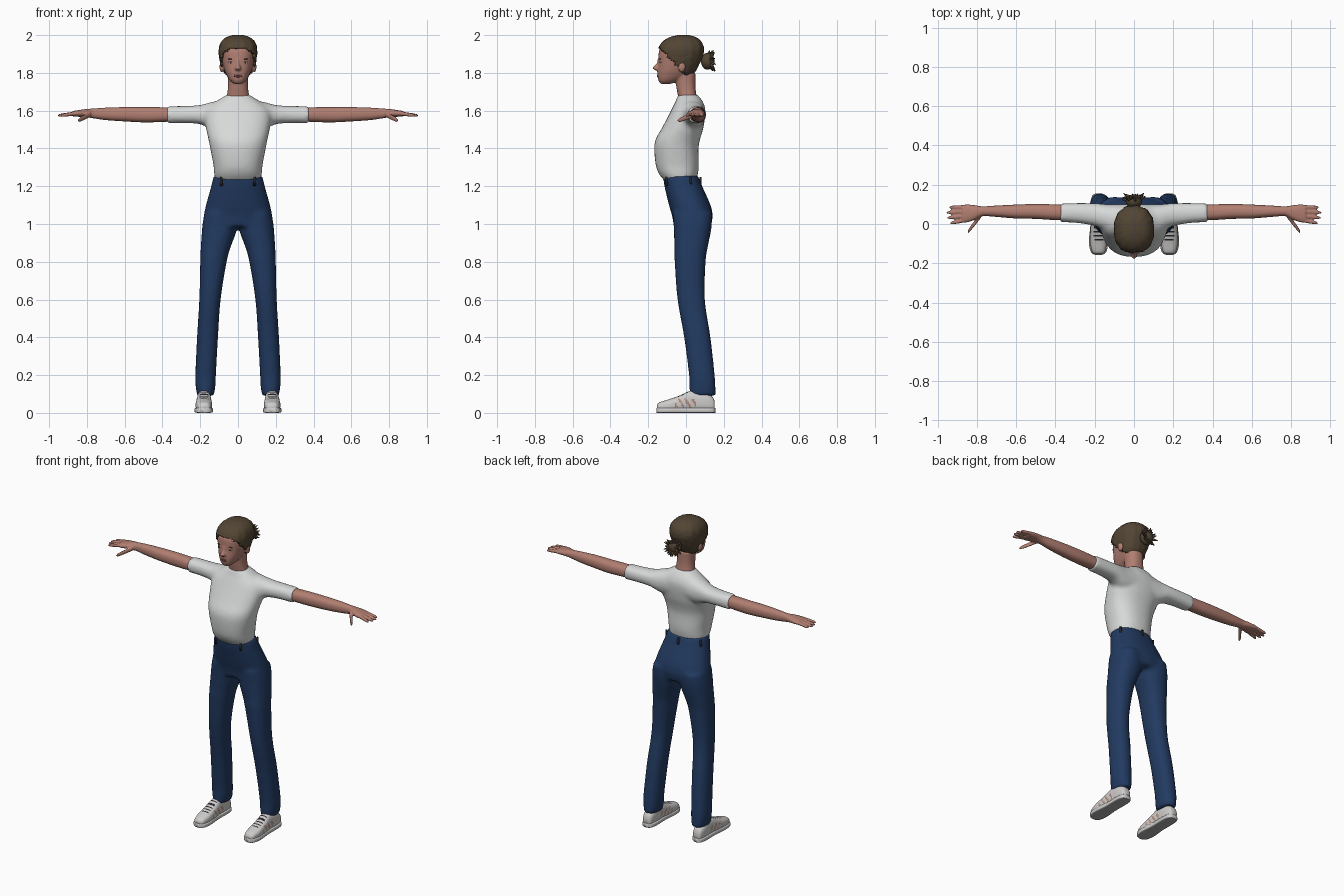
import bpy, bmesh, math, random
from mathutils import Matrix, Vector

random.seed(4)
old = bpy.data.objects.get("Cube")
if old:
    bpy.data.objects.remove(old, do_unlink=True)


def material(name, *rgb):
    m = bpy.data.materials.new(name)
    m.use_nodes = True
    m.diffuse_color = (*rgb, 1)
    m.node_tree.nodes["Principled BSDF"].inputs["Base Color"].default_value = (*rgb, 1)
    return m


skin = material("skin", .44, .21, .165)
cotton = material("white cotton", .68, .69, .69)
denim = material("blue denim", .016, .043, .12)
brown = material("brown hair", .085, .06, .034)
leather = material("white leather", .62, .61, .6)
dark = material("dark trim", .02, .02, .025)
tan = material("tan stripe", .45, .25, .19)
lip = material("lips", .3, .1, .09)
eye_white = material("eye white", .55, .5, .48)
grey = material("grey sole", .4, .4, .4)


def smooth_steps(rings, sub):
    """Catmull-Rom interpolation between the given rings."""
    out = []
    for i in range(len(rings) - 1):
        a, b = rings[max(i - 1, 0)], rings[i]
        c, d = rings[i + 1], rings[min(i + 2, len(rings) - 1)]
        for k in range(sub):
            t = k / sub
            out.append([q + t / 2 * (r - p + t * (2 * p - 5 * q + 4 * r - s + t * (3 * (q - r) + s - p)))
                        for p, q, r, s in zip(a, b, c, d)])
    return out + [list(rings[-1])]


def on_ring(ring, angle, power):
    """Point of a superellipse given by its low and high bounds."""
    _, alo, ahi, blo, bhi = ring
    c, s = math.cos(angle), math.sin(angle)
    e = 2 / power
    return ((alo + ahi) / 2 + (ahi - alo) / 2 * math.copysign(abs(c) ** e, c),
            (blo + bhi) / 2 + (bhi - blo) / 2 * math.copysign(abs(s) ** e, s))


def loft(bm, axis, rings, n=32, power=2.3, sub=5):
    """Skin a row of superellipses, each (place on axis, low, high, low, high)."""
    rows = []
    for ring in smooth_steps(rings, sub):
        row = []
        for i in range(n):
            a, b = on_ring(ring, math.tau * i / n, power)
            t = ring[0]
            co = {"x": (t, a, b), "y": (a, t, b), "z": (a, b, t)}[axis]
            row.append(bm.verts.new(co))
        rows.append(row)
    for r, s in zip(rows, rows[1:]):
        for i in range(n):
            j = (i + 1) % n
            bm.faces.new((r[i], r[j], s[j], s[i]))
    bm.faces.new(rows[0])
    bm.faces.new(rows[-1])


def blob(bm, place, size):
    m = Matrix.Translation(place) @ Matrix.Diagonal((*size, 1))
    bmesh.ops.create_uvsphere(bm, u_segments=20, v_segments=12, radius=1, matrix=m)


def finish(name, bm, mats, voxel=0, relax=0, mirror=False, rule=None):
    bmesh.ops.recalc_face_normals(bm, faces=bm.faces)
    for f in bm.faces:
        f.smooth = True
        if rule:
            f.material_index = rule(f.calc_center_median(), f.normal)
    me = bpy.data.meshes.new(name)
    bm.to_mesh(me)
    bm.free()
    for m in mats:
        me.materials.append(m)
    ob = bpy.data.objects.new(name, me)
    bpy.context.collection.objects.link(ob)
    if voxel:
        mod = ob.modifiers.new("fuse", "REMESH")
        mod.mode, mod.voxel_size, mod.use_smooth_shade = "VOXEL", voxel, True
    if relax:
        mod = ob.modifiers.new("relax", "SMOOTH")
        mod.factor, mod.iterations = .5, relax
    if mirror:
        ob.modifiers.new("mirror", "MIRROR").use_mirror_merge = False
    return ob


def even(rows):
    """Rings symmetric in x, from (z, half width, front, back)."""
    return [(z, -r, r, f, b) for z, r, f, b in rows]


# Shirt: trunk and both short sleeves fused together
bm = bmesh.new()
loft(bm, "z", even([(1.22, .115, -.105, .05), (1.26, .126, -.14, .062), (1.31, .13, -.16, .068),
                    (1.4, .147, -.168, .066), (1.45, .157, -.16, .075), (1.5, .168, -.132, .09),
                    (1.56, .175, -.1, .1), (1.61, .165, -.075, .102), (1.65, .115, -.055, .088),
                    (1.685, .058, -.042, .062)]))
sleeve = [(.05, -.02, .1, 1.51, 1.66), (.13, -.035, .1, 1.5, 1.648), (.2, -.01, .106, 1.528, 1.63),
          (.28, .004, .107, 1.534, 1.625), (.375, .01, .106, 1.532, 1.624)]
loft(bm, "x", sleeve)
loft(bm, "x", [(-x, *rest) for x, *rest in sleeve])
finish("shirt", bm, [cotton], .011, 6)

# Trousers: hips and both legs fused together
bm = bmesh.new()
hips = even([(1.258, .128, -.122, .064), (1.2, .142, -.114, .086), (1.1, .17, -.09, .13),
             (1.04, .182, -.073, .141), (.985, .187, -.064, .13)])
loft(bm, "z", hips)
leg = [(1.06, .02, .176, -.07, .138), (1, .006, .188, -.066, .137), (.95, .012, .192, -.064, .13),
       (.88, .038, .197, -.061, .116), (.8, .06, .2, -.06, .104), (.6, .092, .205, -.045, .1),
       (.4, .106, .217, -.01, .13), (.2, .117, .226, .016, .152), (.14, .12, .224, .018, .156),
       (.09, .128, .216, .02, .157)]
loft(bm, "z", leg)
loft(bm, "z", [(z, -hi, -lo, f, b) for z, lo, hi, f, b in leg])
finish("trousers", bm, [denim], .012, 4)

# Belt loops around the waist
bm = bmesh.new()
waist = (0, -.135, .135, -.12, .077)
for degrees in (25, 90, 155, 232, 308):
    a = math.radians(degrees)
    x, y = on_ring(waist, a, 2.3)
    m = Matrix.Translation((x, y, 1.225)) @ Matrix.Rotation(a, 4, "Z") @ Matrix.Diagonal((.009, .013, .05, 1))
    bmesh.ops.create_cube(bm, size=1, matrix=m)
finish("belt_loops", bm, [dark])

# Arms with palm, four fingers and thumb
bm = bmesh.new()
loft(bm, "x", [(.3, .022, .098, 1.546, 1.614), (.4, .02, .1, 1.54, 1.618), (.5, .026, .102, 1.538, 1.619),
               (.6, .028, .099, 1.543, 1.619), (.7, .036, .094, 1.55, 1.616), (.77, .04, .09, 1.56, 1.611),
               (.81, .022, .096, 1.566, 1.608), (.85, .008, .1, 1.568, 1.602), (.875, .01, .097, 1.57, 1.598)])


def digit(root, tip, thick):
    rings = []
    for t, w in ((0, 1), (.5, .95), (.85, .8), (1, .35)):
        x, y, z = Vector(root).lerp(Vector(tip), t)
        r = thick * w
        rings.append((x, y - r, y + r, z - r, z + r))
    loft(bm, "x", rings, n=16)


for i, tip_x in enumerate((.938, .952, .955, .942)):
    digit((.855, .02 + .022 * i, 1.586), (tip_x, .004 + .027 * i, 1.574), .0105)
digit((.78, .045, 1.582), (.848, -.042, 1.546), .0145)
finish("arms", bm, [skin], .005, 3, mirror=True)

# Head, neck, nose and ears fused together
head = even([(1.742, .022, -.135, -.08), (1.762, .045, -.147, -.03), (1.8, .066, -.151, .03),
             (1.84, .079, -.147, .055), (1.88, .087, -.146, .073), (1.92, .09, -.142, .082),
             (1.955, .079, -.122, .072), (1.98, .053, -.085, .045), (1.992, .018, -.04, .005)])
bm = bmesh.new()
loft(bm, "z", head)
loft(bm, "z", even([(1.62, .07, -.035, .07), (1.68, .059, -.043, .056), (1.73, .053, -.052, .05),
                    (1.8, .055, -.06, .05)]))
loft(bm, "z", even([(1.872, .006, -.15, -.12), (1.845, .009, -.16, -.12), (1.825, .017, -.178, -.12),
                    (1.812, .012, -.158, -.12)]), n=16)
for side in (-1, 1):
    blob(bm, (side * .085, -.022, 1.832), (.013, .02, .03))
finish("head", bm, [skin], .006, 3)

# Eyes, brows and lips
for name, mat, place, size in (("eyes", eye_white, (.037, -.133, 1.856), (.014, .006, .006)),
                               ("irises", dark, (.037, -.1365, 1.856), (.007, .004, .006)),
                               ("brows", brown, (.038, -.137, 1.874), (.017, .005, .003))):
    bm = bmesh.new()
    blob(bm, place, size)
    finish(name, bm, [mat], mirror=True)
bm = bmesh.new()
for z in (1.789, 1.781):
    blob(bm, (0, -.146, z), (.021, .007, .005))
finish("lips", bm, [lip])

# Hair: a padded shell over the skull, cut along a sloping hairline
bm = bmesh.new()
pad = .012
loft(bm, "z", [(1.84 + (z - 1.84) * 1.05, a - pad, b + pad, f - pad / 2, k + pad) for z, a, b, f, k in head], n=56)
bald = [f for f in bm.faces if f.calc_center_median().z < 1.79 - f.calc_center_median().y]
bmesh.ops.delete(bm, geom=bald, context="FACES")
for v in bm.verts:
    strand = math.sin(math.atan2(v.co.y + .03, v.co.x) * 14)
    v.co += Vector((v.co.x, v.co.y + .03, 0)) * (.015 * strand + random.uniform(-.012, .012))
shell = finish("hair", bm, [brown])
mod = shell.modifiers.new("thickness", "SOLIDIFY")
mod.thickness, mod.offset = .012, -1

# Messy bun: a knot with loose tufts sticking out
bm = bmesh.new()
knot = Vector((0, .115, 1.862))
blob(bm, knot, (.042, .036, .045))
for i in range(22):
    a = math.tau * i / 22
    way = Vector((math.cos(a) * .9, random.uniform(.1, .75), math.sin(a))).normalized()
    m = Matrix.Translation(knot + way * .044) @ way.to_track_quat("Z", "Y").to_matrix().to_4x4()
    bmesh.ops.create_cone(bm, segments=7, radius1=.014, radius2=.002, cap_ends=True,
                          depth=random.uniform(.025, .05), matrix=m)
finish("hair_bun", bm, [brown])


# Shoes with laces across the instep and slanted side stripes
def shoe_paint(c, n):
    if n.z > .5 and abs(c.x - .18) < .024 and -.085 < c.y < .015:
        return 1 if (c.y * 45) % 1 < .45 else 0
    if abs(n.x) > .55 and .03 < c.z < .075 and -.06 < c.y < .05:
        return 2 if ((c.y + c.z * .6) * 28) % 1 < .35 else 0
    return 0


bm = bmesh.new()
loft(bm, "y", [(-.154, .163, .2, .012, .042), (-.14, .147, .214, .006, .056), (-.09, .138, .224, .004, .072),
               (-.03, .139, .222, .004, .093), (.03, .143, .217, .004, .118), (.1, .143, .217, .004, .11),
               (.14, .15, .21, .006, .085), (.152, .162, .2, .012, .06)], n=48, power=2.6, sub=9)
finish("shoes", bm, [leather, dark, tan], mirror=True, rule=shoe_paint)

# Soles
bm = bmesh.new()
loft(bm, "y", [(-.157, .165, .198, 0, .026), (-.143, .142, .219, 0, .028), (-.09, .132, .23, 0, .028),
               (0, .139, .222, 0, .028), (.1, .138, .222, 0, .028), (.142, .146, .214, 0, .028),
               (.155, .164, .198, 0, .026)], power=5)
finish("soles", bm, [leather, grey], mirror=True, rule=lambda c, n: int(n.z < -.7))
